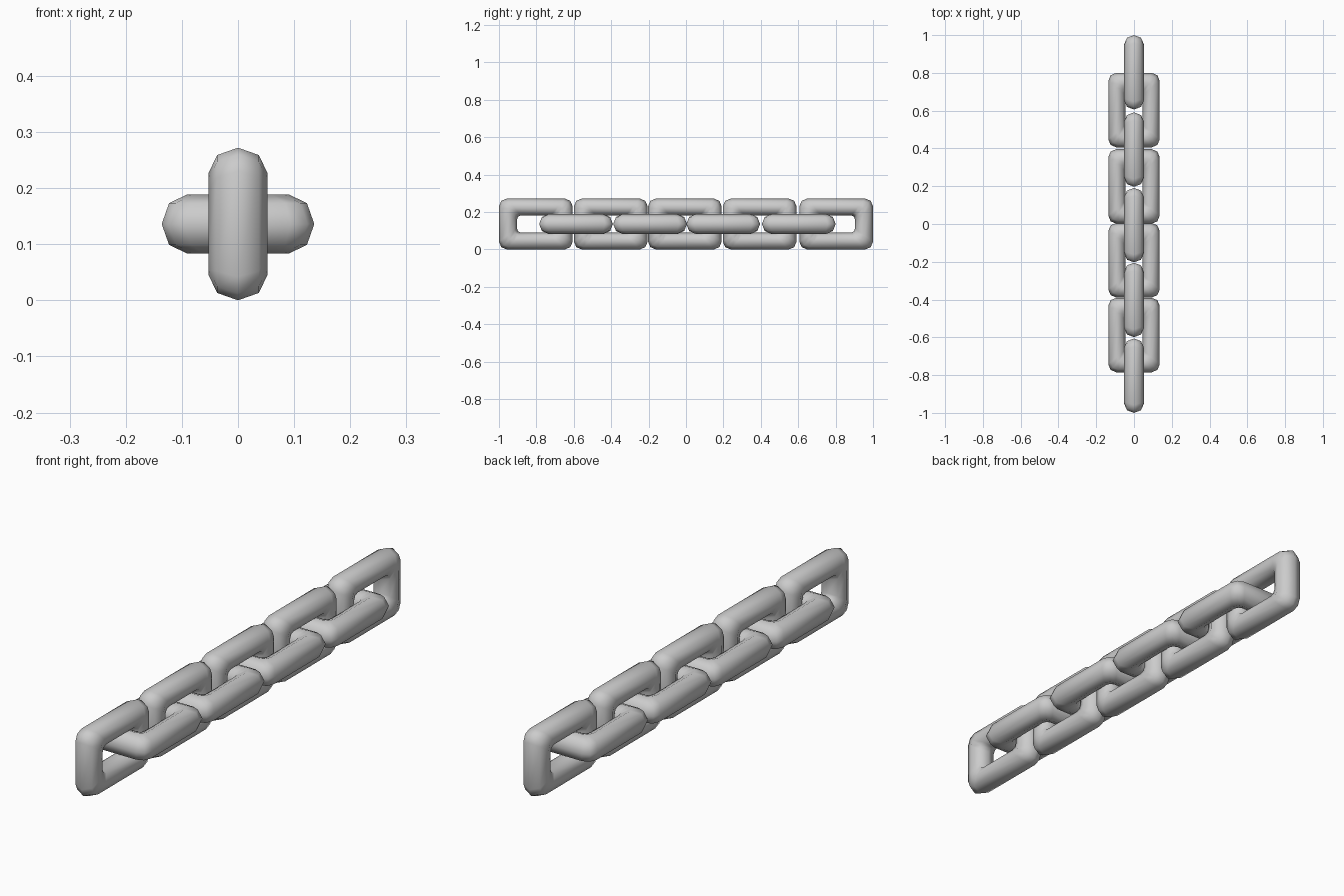
import bpy, bmesh
from math import sin, cos, pi
from mathutils import Matrix

if "Cube" in bpy.data.objects:
    bpy.data.objects.remove(bpy.data.objects["Cube"])

HALF_LEN, HALF_WID = 0.197, 0.136   # outer half sizes of one link
HALF_THICK = 0.0525                 # half thickness of the bar
SIDES, CORNER_SEGS = 8, 2


def rounded_rect(a, b, r):
    """Closed loop of (y, w) points with rounded corners."""
    pts = []
    for q, (sy, sw) in enumerate([(1, 1), (-1, 1), (-1, -1), (1, -1)]):
        for i in range(CORNER_SEGS + 1):
            t = (q + i / CORNER_SEGS) * pi / 2
            pts.append((sy * (a - r) + r * cos(t), sw * (b - r) + r * sin(t)))
    return pts


def make_link(name, y, upright):
    bm = bmesh.new()
    rings = []
    # octagonal bar swept round the link: each ring is an inset rounded rectangle
    for k in range(SIDES):
        ang = 2 * pi * k / SIDES
        f = (1 - cos(ang)) / 2          # 0 = outer edge, 1 = inner edge
        loop = rounded_rect(HALF_LEN - 0.097 * f, HALF_WID - 0.09 * f,
                            0.042 - 0.022 * f)
        rings.append([bm.verts.new((w, p, HALF_THICK * sin(ang))) for p, w in loop])
    n = len(rings[0])
    for k in range(SIDES):
        r0, r1 = rings[k], rings[(k + 1) % SIDES]
        for i in range(n):
            j = (i + 1) % n
            bm.faces.new((r0[i], r0[j], r1[j], r1[i]))
    if upright:
        bmesh.ops.rotate(bm, verts=bm.verts, matrix=Matrix.Rotation(pi / 2, 3, 'Y'))
    bmesh.ops.translate(bm, verts=bm.verts, vec=(0, y, HALF_WID))
    bmesh.ops.recalc_face_normals(bm, faces=bm.faces)
    for f in bm.faces:
        f.smooth = True
    me = bpy.data.meshes.new(name)
    bm.to_mesh(me)
    bm.free()
    bpy.context.collection.objects.link(bpy.data.objects.new(name, me))


# nine links, alternately upright and flat
centres = [-0.803, -0.588, -0.402, -0.192, -0.006, 0.199, 0.394, 0.603, 0.803]
for i, y in enumerate(centres):
    upright = i % 2 == 0
    make_link(f"{'upright' if upright else 'flat'}_link_{i + 1}", y, upright)
